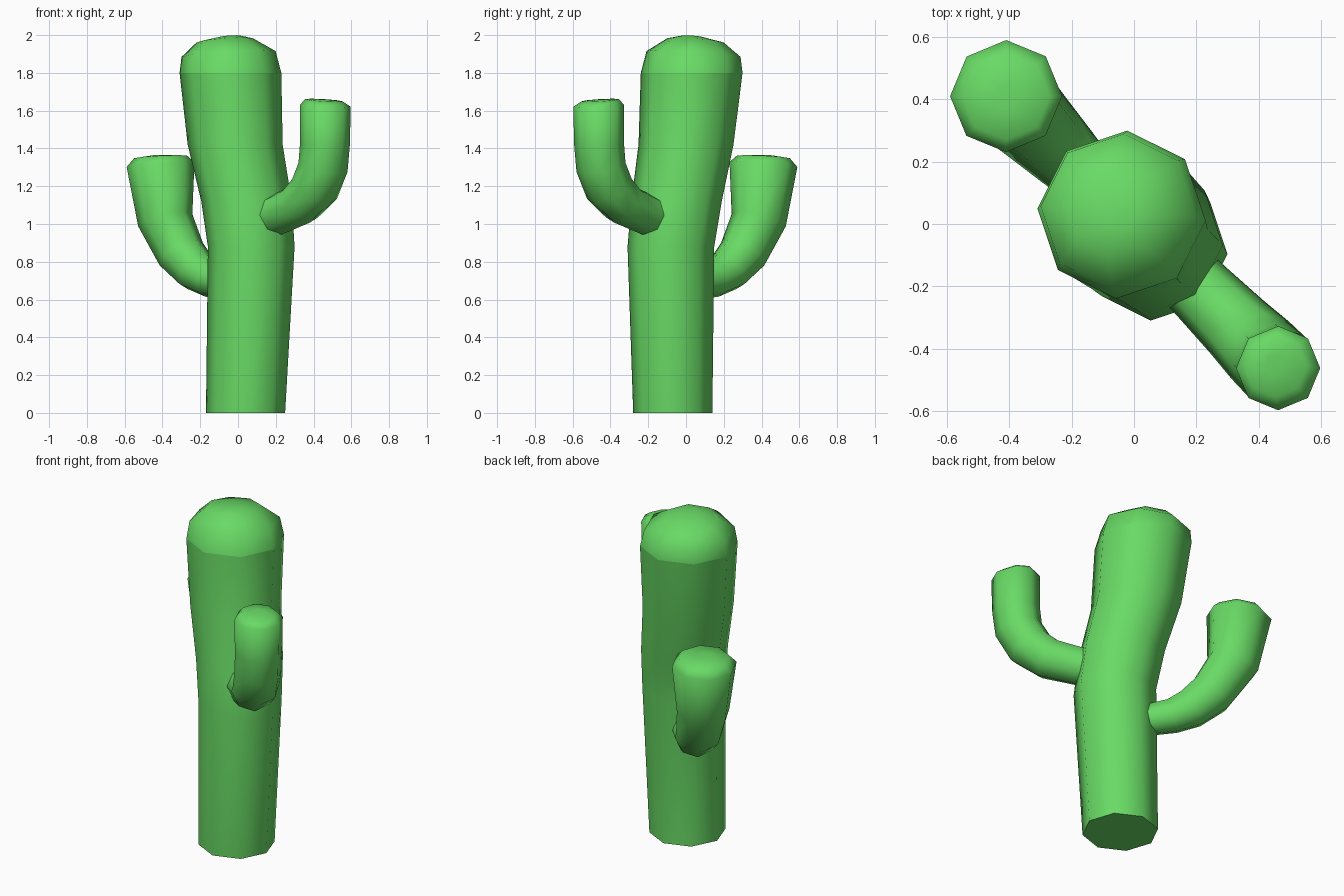
import bpy, bmesh, math
from mathutils import Vector

SIDES = 8

cube = bpy.data.objects.get("Cube")
if cube:
    bpy.data.objects.remove(cube, do_unlink=True)

green = bpy.data.materials.new("cactus_green")
green.use_nodes = True
colour = (0.14, 0.70, 0.13, 1)
green.diffuse_color = colour
green.node_tree.nodes["Principled BSDF"].inputs["Base Color"].default_value = colour


def ring_points(centre, radius, tilt, heading):
    """Octagon around centre, its normal tilted from +z towards the heading."""
    h, t = math.radians(heading), math.radians(tilt)
    forward = Vector((math.cos(h), math.sin(h), 0))
    side = Vector((-math.sin(h), math.cos(h), 0))
    up = forward * math.cos(t) - Vector((0, 0, math.sin(t)))
    angles = [math.tau * i / SIDES for i in range(SIDES)]
    return [Vector(centre) + (up * math.cos(a) + side * math.sin(a)) * radius for a in angles]


def skin(name, rings, heading, bottom=True, top=True):
    """Skin a stack of rings (x, y, z, radius, tilt) into one smooth mesh."""
    bm = bmesh.new()
    loops = [[bm.verts.new(p) for p in ring_points((x, y, z), r, t, heading)]
             for x, y, z, r, t in rings]
    for low, high in zip(loops, loops[1:]):
        for i in range(SIDES):
            j = (i + 1) % SIDES
            bm.faces.new((low[i], low[j], high[j], high[i]))
    if bottom:
        bm.faces.new(loops[0][::-1])
    if top:
        bm.faces.new(loops[-1])
    mesh = bpy.data.meshes.new(name)
    bm.to_mesh(mesh)
    bm.free()
    obj = bpy.data.objects.new(name, mesh)
    bpy.context.collection.objects.link(obj)
    mesh.materials.append(green)
    bpy.ops.object.select_all(action='DESELECT')
    obj.select_set(True)
    bpy.context.view_layer.objects.active = obj
    bpy.ops.object.shade_smooth_by_angle(angle=math.radians(62))
    return obj


def arm(name, direction, profile):
    """Arm bending upward in the diagonal plane y = -x."""
    rings = [(direction * d, -direction * d, z, r, t) for d, z, r, t in profile]
    skin(name, rings, -45 if direction > 0 else 135)


# Leaning trunk, and the crown that closes it along a crisp edge
shoulder = (-0.04, 0.03, 1.80, 0.27, 0)
skin("trunk", [
    (0.04, -0.07, 0, 0.21, 0),
    (0.07, -0.08, 0.88, 0.23, 0),
    (0.045, -0.05, 1.12, 0.24, 0),
    (-0.015, 0.0, 1.42, 0.252, 0),
    shoulder], 131, top=False)
skin("crown", [
    shoulder,
    (-0.05, 0.04, 1.90, 0.25, 5),
    (-0.07, 0.05, 1.972, 0.15, 6),
    (-0.04, 0.03, 1.995, 0.05, 5)], 131, bottom=False)

# Upper arm on the front left
arm("left_arm", 1, [
    (0.10, 1.03, 0.105, 80),
    (0.21, 1.05, 0.11, 75),
    (0.33, 1.105, 0.12, 55),
    (0.405, 1.185, 0.13, 35),
    (0.45, 1.30, 0.132, 15),
    (0.46, 1.42, 0.132, 3),
    (0.462, 1.625, 0.135, 3),
    (0.455, 1.655, 0.10, 5),
    (0.45, 1.66, 0.03, 3)])

# Lower, flaring arm on the back right
arm("right_arm", -1, [
    (0.05, 0.69, 0.09, 80),
    (0.15, 0.71, 0.10, 72),
    (0.22, 0.75, 0.115, 55),
    (0.30, 0.84, 0.13, 40),
    (0.385, 1.02, 0.147, 18),
    (0.41, 1.315, 0.18, 6),
    (0.41, 1.355, 0.14, 4),
    (0.41, 1.365, 0.04, 2)])
